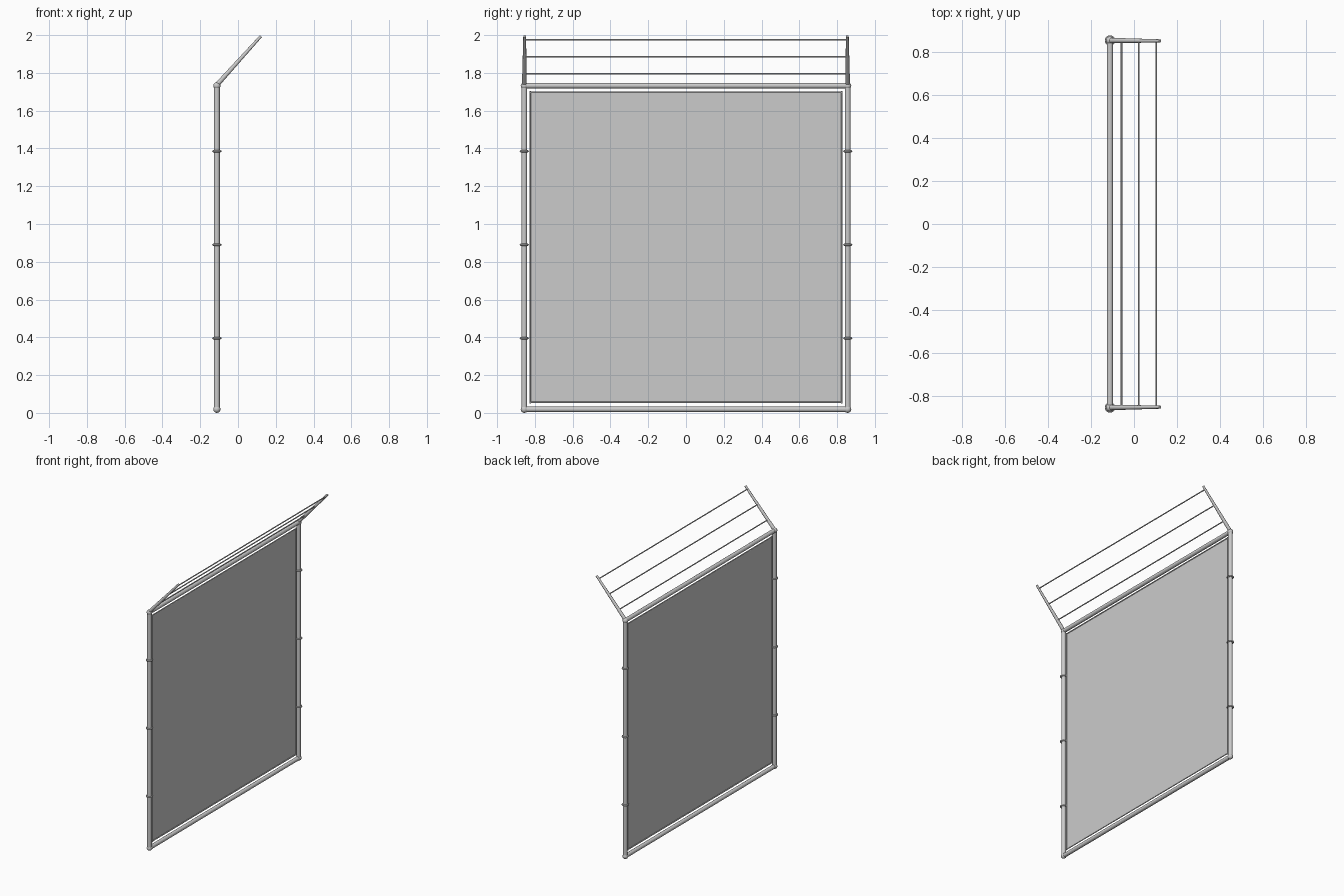
import bpy
from mathutils import Vector

if "Cube" in bpy.data.objects:
    bpy.data.objects.remove(bpy.data.objects["Cube"])

X = -0.112            # plane of the fence
Y = 0.856             # post centre offset
Z0, Z1 = 0.019, 1.732  # rail heights


def smooth(obj):
    bpy.ops.object.select_all(action='DESELECT')
    obj.select_set(True)
    bpy.context.view_layer.objects.active = obj
    bpy.ops.object.shade_smooth_by_angle()


def tube(name, a, b, r1, r2=None, sides=16):
    a, b = Vector(a), Vector(b)
    d = b - a
    bpy.ops.mesh.primitive_cone_add(
        vertices=sides, radius1=r1, radius2=r1 if r2 is None else r2,
        depth=d.length, location=(a + b) / 2,
        rotation=d.to_track_quat('Z', 'Y').to_euler())
    obj = bpy.context.object
    obj.name = name
    smooth(obj)
    return obj


def ball(name, loc, r):
    bpy.ops.mesh.primitive_uv_sphere_add(segments=16, ring_count=10, radius=r, location=loc)
    obj = bpy.context.object
    obj.name = name
    smooth(obj)


# Bottom and top rails
for label, z in (("bottom", Z0), ("top", Z1)):
    tube(label + "_rail", (X, -Y, z), (X, Y, z), 0.0145)

arm_base = Vector((X, 0, Z1 + 0.004))
arm_tip = Vector((0.121, 0, 1.994))

for side, s in (("left", -1), ("right", 1)):
    y = s * Y
    # Post with rounded corner joints
    tube(side + "_post", (X, y, Z0), (X, y, Z1), 0.0155)
    for label, z in (("bottom", Z0), ("top", Z1)):
        ball(f"{side}_{label}_corner", (X, y, z), 0.019)
    # Clamp bands round the post
    for i, z in enumerate((0.395, 0.89, 1.385)):
        bpy.ops.mesh.primitive_torus_add(
            major_radius=0.0185, minor_radius=0.006, major_segments=16,
            minor_segments=8, location=(X, y, z))
        bpy.context.object.name = f"{side}_clamp_{i + 1}"
        smooth(bpy.context.object)
    # Tapered outward-leaning arm
    off = Vector((0, y, 0))
    tube(side + "_arm", arm_base + off, arm_tip + Vector((0, s * 0.854, 0)), 0.0125, 0.0075)
    # Tension bar along the mesh edge
    tube(side + "_tension_bar", (X, s * 0.825, 0.05), (X, s * 0.825, 1.703), 0.004, sides=8)

# Horizontal tension bars
for label, z in (("bottom", 0.056), ("top", 1.697)):
    tube(label + "_tension_bar", (X, -0.829, z), (X, 0.829, z), 0.004, sides=8)

# Wires strung between the arms
for i, z in enumerate((1.795, 1.885, 1.975)):
    t = (z - arm_base.z) / (arm_tip.z - arm_base.z)
    x = arm_base.lerp(arm_tip, t).x
    tube(f"wire_{i + 1}", (x, -Y, z), (x, Y, z), 0.004, sides=8)

# Flat mesh panel
mesh = bpy.data.meshes.new("fence_panel")
mesh.from_pydata([(X, -0.829, 0.052), (X, 0.829, 0.052),
                  (X, 0.829, 1.701), (X, -0.829, 1.701)], [], [(0, 1, 2, 3)])
bpy.context.collection.objects.link(bpy.data.objects.new("fence_panel", mesh))
